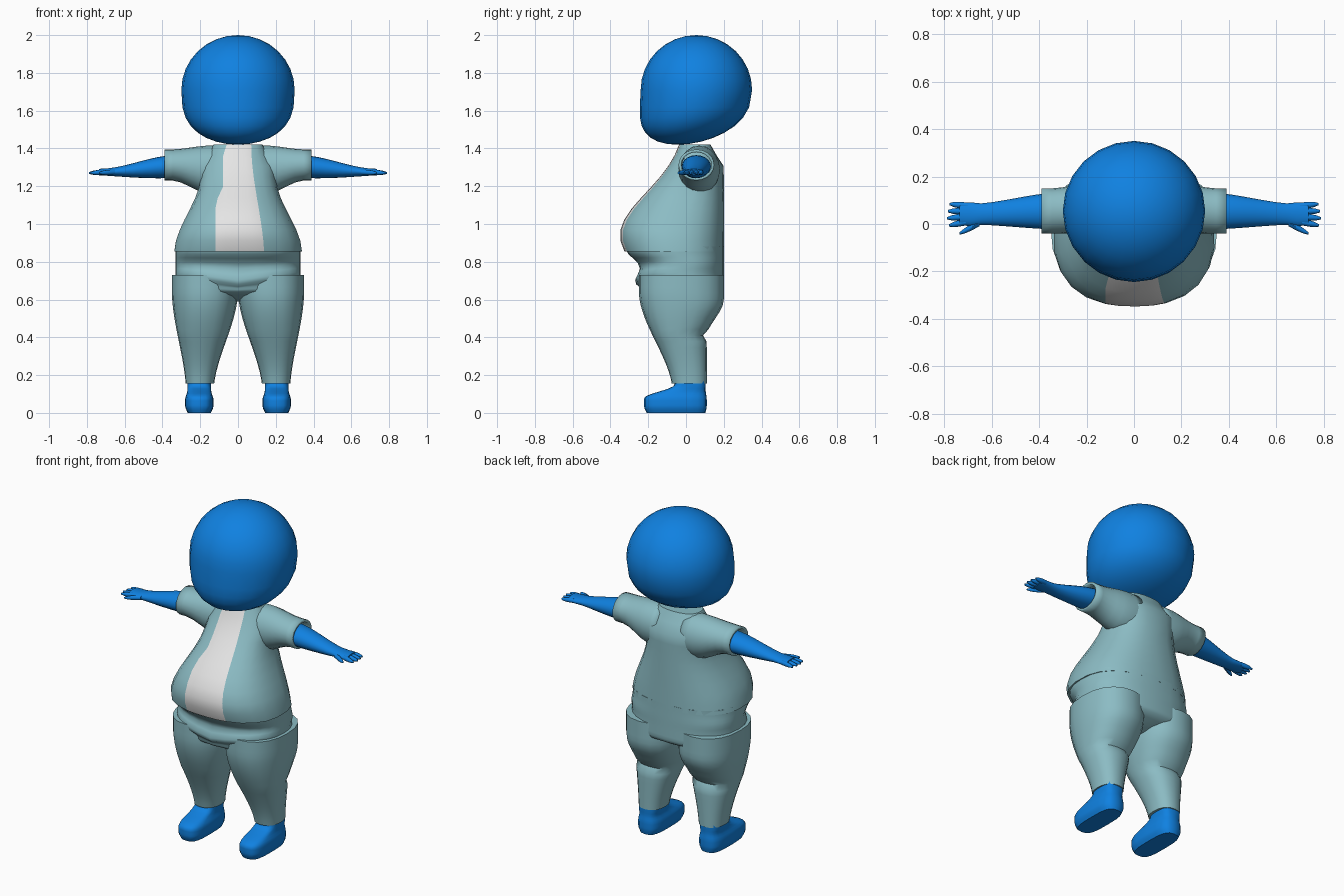
import bpy, bmesh, math

cube = bpy.data.objects.get("Cube")
if cube:
    bpy.data.objects.remove(cube, do_unlink=True)


def material(name, red, green, blue):
    mat = bpy.data.materials.new(name)
    mat.use_nodes = True
    color = (red, green, blue, 1)
    mat.diffuse_color = color
    mat.node_tree.nodes["Principled BSDF"].inputs["Base Color"].default_value = color
    return mat


BLUE = material("bright_blue", 0.005, 0.22, 0.75)
TEAL = material("pale_teal", 0.26, 0.5, 0.55)
WHITE = material("shirt_white", 0.78, 0.78, 0.78)


def ramp(value, start, stop):
    """Smooth step from zero at start to one at stop."""
    t = min(1, max(0, (value - start) / (stop - start)))
    return t * t * (3 - 2 * t)


def bump(value, centre, width):
    """Rounded bulge with height one at the centre."""
    return math.exp(-((value - centre) / width) ** 2)


def even_angles(count):
    return [math.tau * i / count for i in range(count)]


def finish(bm, name, materials, mirror=False):
    """Turn a bmesh into a smooth object, mirrored across x if wanted."""
    bmesh.ops.recalc_face_normals(bm, faces=bm.faces)
    for face in bm.faces:
        face.smooth = True
    mesh = bpy.data.meshes.new(name)
    bm.to_mesh(mesh)
    bm.free()
    mesh.set_sharp_from_angle(angle=math.radians(50))
    for mat in materials:
        mesh.materials.append(mat)
    part = bpy.data.objects.new(name, mesh)
    bpy.context.collection.objects.link(part)
    if mirror:
        part.modifiers.new("Mirror", "MIRROR")
    return part


def loft(name, section, start, stop, steps, materials, axis="z", square=2,
         angles=lambda t: even_angles(20), mirror=False, caps=True,
         shape=lambda x, y, z: (x, y, z), paint=lambda column: 0):
    """Sweep rounded rings, whose bounds the section rule gives, along an axis."""
    def rounded(value):
        return math.copysign(abs(value) ** (2 / square), value)

    bm = bmesh.new()
    rings = []
    for k in range(steps + 1):
        t = start + (stop - start) * k / steps
        low_a, high_a, low_b, high_b = section(t)
        ring = []
        for angle in angles(t):
            a = (low_a + high_a + (high_a - low_a) * rounded(math.sin(angle))) / 2
            b = (low_b + high_b - (high_b - low_b) * rounded(math.cos(angle))) / 2
            ring.append(bm.verts.new(shape(a, b, t) if axis == "z" else (t, a, b)))
        rings.append(ring)
    for low, high in zip(rings, rings[1:]):
        for i in range(len(low)):
            j = (i + 1) % len(low)
            face = bm.faces.new((low[i], low[j], high[j], high[i]))
            face.material_index = paint(i)
    if caps:
        bm.faces.new(rings[0])
        bm.faces.new(rings[-1])
    return finish(bm, name, materials, mirror)


# Head: a ball with a fuller underside that swings forward to the chin
head = bmesh.new()
bmesh.ops.create_uvsphere(head, u_segments=24, v_segments=16, radius=1)
for v in head.verts:
    x, y, z = v.co
    if z < 0:
        z = -abs(z) ** 0.7
    chin = 0.1 * min(z, 0) ** 2
    v.co = (0.3 * x, 0.055 - chin + 0.295 * y, 1.71 + 0.29 * z)
finish(head, "head", [BLUE])

# Jacket body: round belly, narrow shoulders, shirt front as its own columns
BODY_SQUARE = 2.4
SHIRT_COLUMNS = 4
JACKET_COLUMNS = 20


def body_section(z):
    shoulder = 0.07 * ramp(z, 1.3, 1.42)
    half = 0.2 + 0.14 * ramp(z, 1.25, 0.85) - shoulder
    return -half, half, -0.35 * bump(z, 0.94, 0.32), 0.2 - shoulder


def body_angles(z):
    half = body_section(z)[1]
    right = 0.12 - 0.04 * ramp(z, 1.1, 1.2) - 0.02 * ramp(z, 1.35, 1.42)
    left = 0.14 - 0.07 * ramp(z, 0.8, 1.42)
    first = -math.asin((right / half) ** (BODY_SQUARE / 2))
    last = math.asin((left / half) ** (BODY_SQUARE / 2))
    rest = math.tau + first - last
    return ([first + (last - first) * i / SHIRT_COLUMNS for i in range(SHIRT_COLUMNS)]
            + [last + rest * i / JACKET_COLUMNS for i in range(JACKET_COLUMNS)])


loft("jacket_body", body_section, 0.855, 1.42, 10, [TEAL, WHITE],
     square=BODY_SQUARE, angles=body_angles,
     paint=lambda column: int(column < SHIRT_COLUMNS))


# Short open sleeves with cloth thickness
def sleeve_section(x):
    cuff = ramp(x, 0.15, 0.35)
    return -0.04, 0.18 - 0.03 * cuff, 1.16 + 0.07 * cuff, 1.415 - 0.02 * cuff


sleeves = loft("sleeves", sleeve_section, 0.08, 0.39, 7, [TEAL], axis="x",
               mirror=True, caps=False)
sleeves.modifiers.new("Cloth", "SOLIDIFY").thickness = 0.015


# Arms narrowing to the wrist, then widening into flat palms
def arm_section(x):
    taper = ramp(x, 0.3, 0.7)
    wide = 0.078 - 0.035 * taper + 0.008 * bump(x, 0.7, 0.03)
    thick = 0.06 - 0.043 * ramp(x, 0.35, 0.75)
    y, z = 0.055 - 0.014 * taper, 1.305 - 0.03 * taper
    return y - wide, y + wide, z - thick, z + thick


loft("arms", arm_section, 0.33, 0.735, 9, [BLUE], axis="x", mirror=True)


# Fingers and thumbs: tapering rods from the palm
def finger(name, root_x, root_y, tip_x, tip_y):
    def section(x):
        s = (x - root_x) / (tip_x - root_x)
        y = root_y + (tip_y - root_y) * s
        z = 1.275 - 0.005 * s
        r = 0.014 - 0.009 * s ** 4
        return y - r, y + r, z - r, z + r

    loft(name, section, root_x, tip_x, 4, [BLUE], axis="x", mirror=True,
         angles=lambda t: even_angles(8))


for i, name in enumerate(["index", "middle", "ring", "little"]):
    finger(name + "_fingers", 0.7, 0.01 + 0.022 * i,
           0.79 - 0.008 * abs(i - 1.3), 0.03 * i - 0.006)
finger("thumbs", 0.65, 0.005, 0.735, -0.04)


# Trouser seat: belly underside above a sagging fold, closing at the crotch
def seat_section(z):
    close = ramp(z, 0.55, 0.66)
    front = 0.24 + 0.03 * bump(z, 0.74, 0.03) + 0.075 * ramp(z, 0.78, 0.86)
    half = 0.332 * close
    return -half, half, -front * close, 0.2 * close


def sag(x, y, z):
    if y < 0:
        z -= 0.045 * bump(z, 0.73, 0.06) * max(0, 1 - abs(x) / 0.3)
    return x, y, z


loft("trouser_seat", seat_section, 0.59, 0.88, 15, [TEAL], square=2.4,
     angles=lambda t: even_angles(28), shape=sag)


# Trouser legs: baggy thighs, creased behind the knee
def leg_section(z):
    taper = ramp(z, 0.65, 0.1)
    back = 0.11 + 0.09 * ramp(z, 0.4, 0.6) - 0.02 * bump(z, 0.41, 0.02)
    return 0.13 * taper, 0.35 - 0.075 * taper, -0.25 + 0.18 * taper, back


loft("trouser_legs", leg_section, 0.155, 0.73, 18, [TEAL], square=2.3, mirror=True)


# Shoes: rounded soles, low toes and upright ankles
def shoe_section(z):
    edge = 0.016 * ramp(z, 0.035, -0.01) + 0.012 * ramp(z, 0.07, 0.12)
    instep = 0.15 * ramp(z, 0.08, 0.15)
    return 0.13 + edge, 0.28 - edge, -0.222 + edge + instep, 0.11 - edge / 2


loft("shoes", shoe_section, 0, 0.18, 14, [BLUE], square=3.2, mirror=True)
